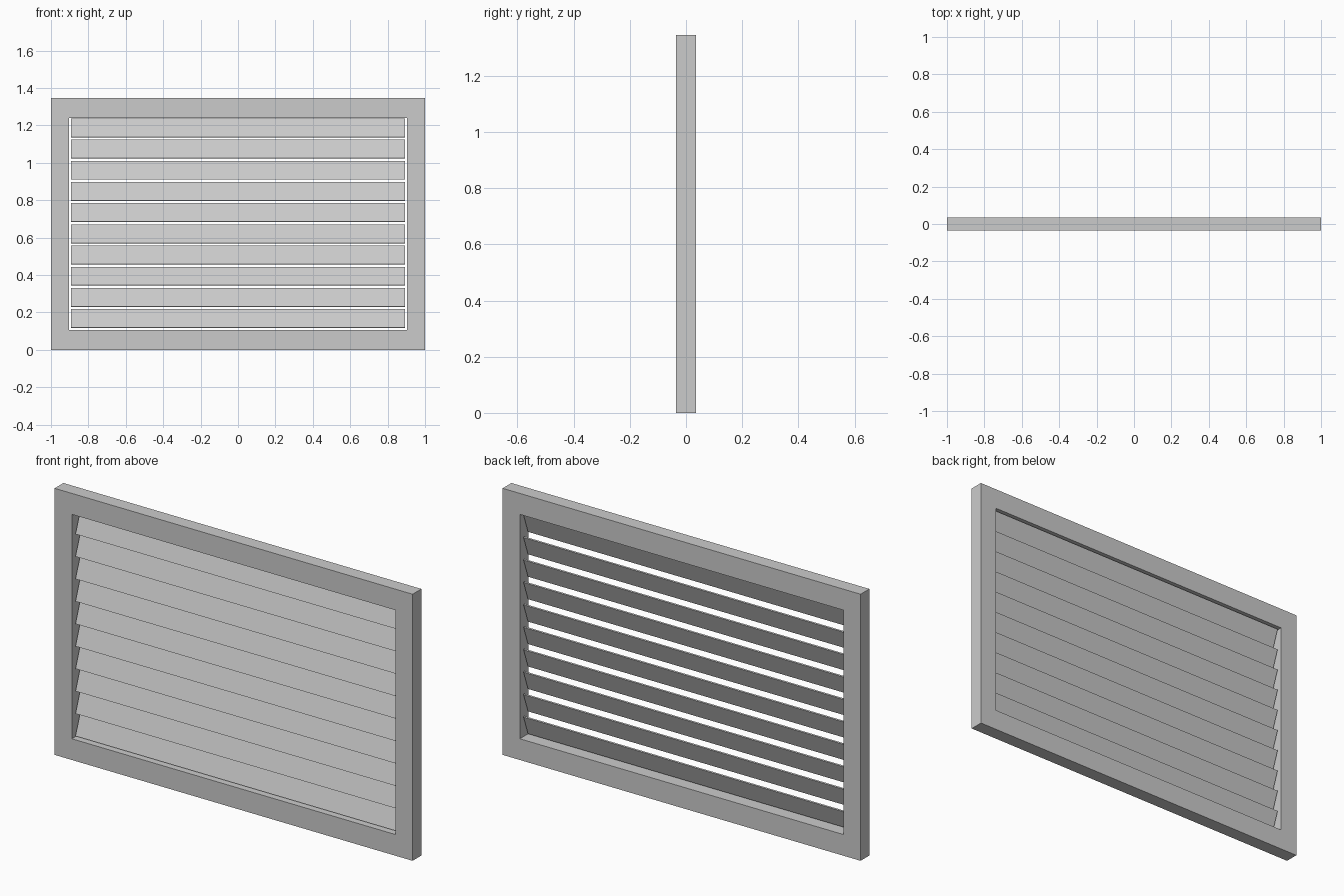
import bpy, bmesh
from math import radians

if "Cube" in bpy.data.objects:
    bpy.data.objects.remove(bpy.data.objects["Cube"])

W, H, D = 1.0, 1.346, 0.035          # half width, height, half depth
OX, Z0, Z1 = 0.904, 0.107, 1.240     # opening half width, bottom, top
SLATS = 10


def add_object(name, bm):
    bmesh.ops.recalc_face_normals(bm, faces=bm.faces)
    mesh = bpy.data.meshes.new(name)
    bm.to_mesh(mesh)
    bm.free()
    obj = bpy.data.objects.new(name, mesh)
    bpy.context.collection.objects.link(obj)
    return obj


# Frame: rectangular ring extruded through its depth
bm = bmesh.new()


def loop(hw, lo, hi):
    return [bm.verts.new((x, -D, z)) for x, z in ((-hw, lo), (hw, lo), (hw, hi), (-hw, hi))]


outer, inner = loop(W, 0, H), loop(OX, Z0, Z1)
ring = [bm.faces.new((outer[i], outer[(i + 1) % 4], inner[(i + 1) % 4], inner[i])) for i in range(4)]
ext = bmesh.ops.extrude_face_region(bm, geom=ring, use_keep_orig=True)
bmesh.ops.translate(bm, vec=(0, 2 * D, 0),
                    verts=[v for v in ext["geom"] if isinstance(v, bmesh.types.BMVert)])
add_object("frame", bm)

# Slats: thin tilted boards, lower edge towards the front
bm = bmesh.new()
bmesh.ops.create_cube(bm, size=1)
bmesh.ops.scale(bm, vec=(1.786, 0.007, 0.105), verts=bm.verts)
slat = add_object("slat_1", bm)
pitch = (Z1 - Z0) / SLATS
for i in range(SLATS):
    obj = slat
    if i:
        obj = bpy.data.objects.new(f"slat_{i + 1}", slat.data)
        bpy.context.collection.objects.link(obj)
    obj.location.z = Z0 + pitch * (i + 0.5) + 0.003
    obj.rotation_euler.x = radians(-20)
